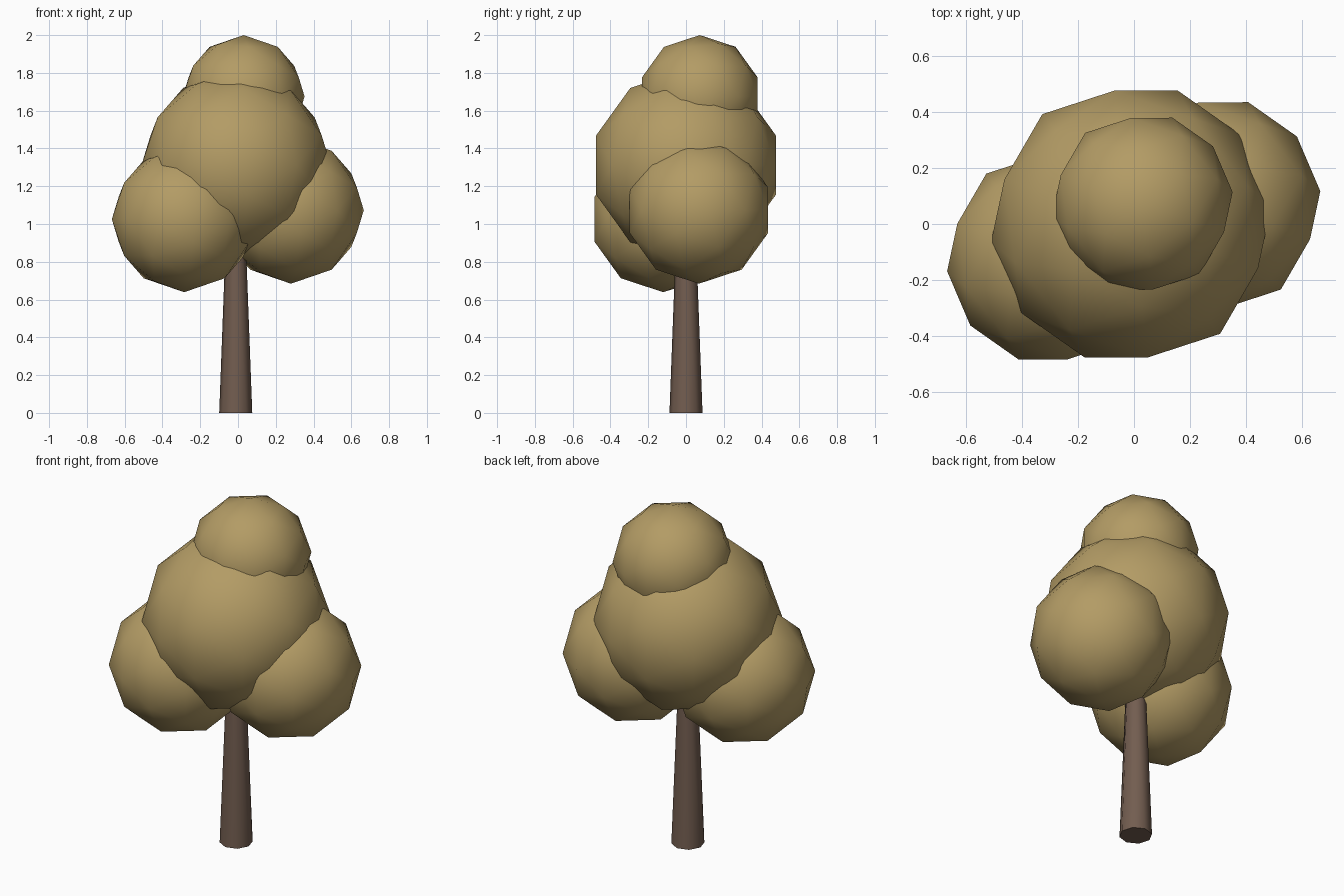
import bpy
import math
from mathutils import Matrix

if "Cube" in bpy.data.objects:
    bpy.data.objects.remove(bpy.data.objects["Cube"])

TURN = math.radians(39)          # the whole tree is turned about z
TILT = math.atan(2 / (1 + math.sqrt(5)))   # brings an edge of the ball to its top


def material(name, rgb):
    m = bpy.data.materials.new(name)
    m.diffuse_color = (*rgb, 1)
    m.use_nodes = True
    m.node_tree.nodes["Principled BSDF"].inputs["Base Color"].default_value = m.diffuse_color
    return m


leaf = material("foliage", (0.45, 0.33, 0.13))
bark = material("bark", (0.17, 0.11, 0.08))


def finish(name, mat, turn):
    ob = bpy.context.object
    ob.name = name
    ob.data.transform(turn)
    ob.data.materials.append(mat)
    return ob


# Foliage: low-poly balls with smooth shading
blobs = {
    "foliage_main": ((-0.01, 0.0, 1.312), 0.505),
    "foliage_left": ((-0.285, -0.12, 1.025), 0.386),
    "foliage_right": ((0.28, 0.068, 1.073), 0.389),
    "foliage_top": ((0.03, 0.073, 1.675), 0.325),
}
for name, (centre, radius) in blobs.items():
    bpy.ops.mesh.primitive_ico_sphere_add(subdivisions=2, radius=radius, location=centre)
    finish(name, leaf, Matrix.Rotation(TURN, 4, 'Z') @ Matrix.Rotation(-TILT, 4, 'Y'))
    bpy.ops.object.shade_smooth()

# Trunk: tapered eight-sided post running up into the foliage
height = 0.95
bpy.ops.mesh.primitive_cone_add(vertices=8, radius1=0.088, radius2=0.052,
                                depth=height, location=(-0.012, 0, height / 2))
finish("trunk", bark, Matrix.Rotation(TURN, 4, 'Z'))
bpy.ops.object.shade_smooth_by_angle(angle=math.radians(50))
